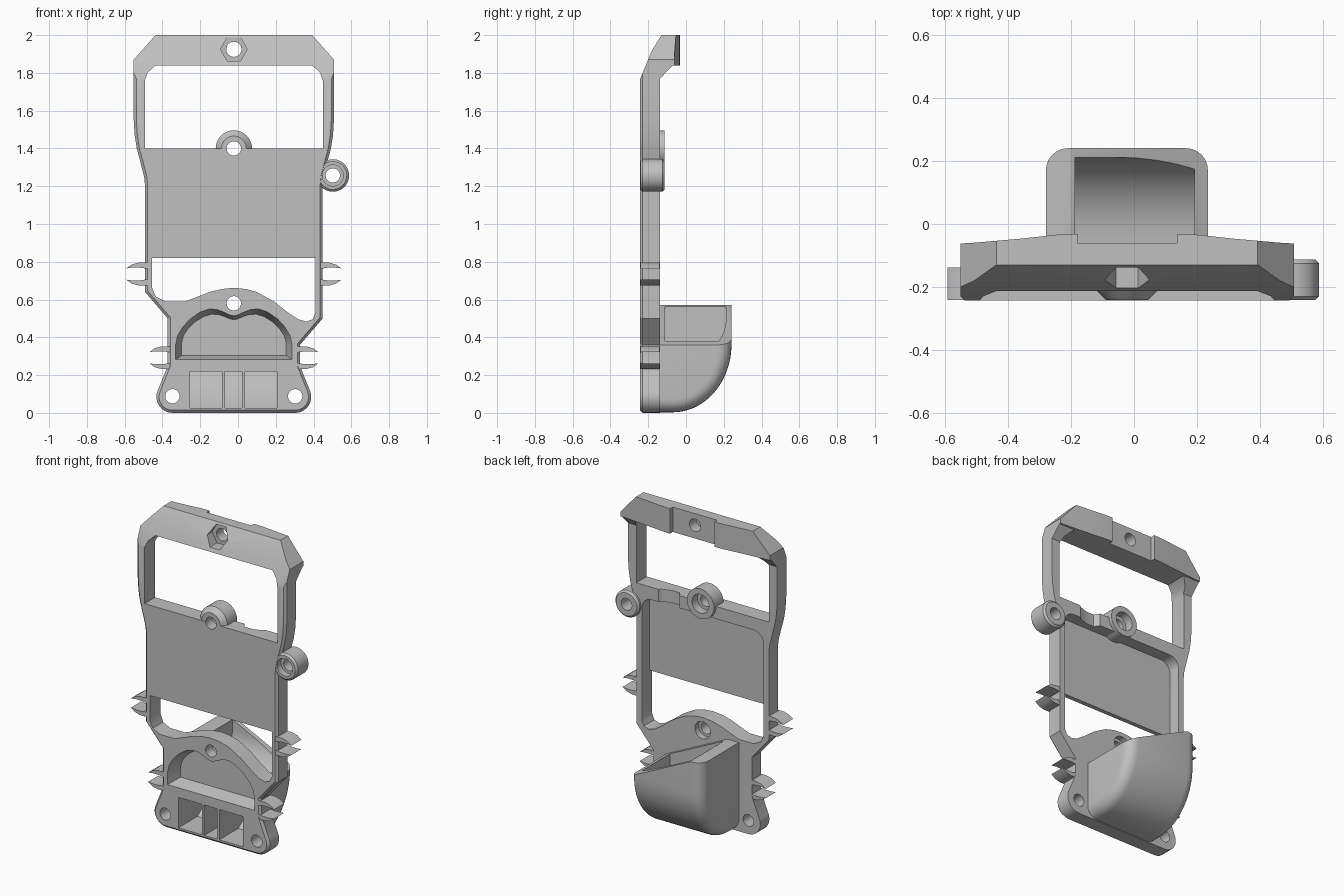
import bpy, bmesh, math

cube = bpy.data.objects.get("Cube")
if cube:
    bpy.data.objects.remove(cube)

CX = -0.022                     # symmetry line of the frame
FRONT, BACK = -0.243, -0.137    # frame thickness

grey = bpy.data.materials.new("light_grey_plastic")
grey.use_nodes = True
grey.diffuse_color = (0.53, 0.53, 0.53, 1)
grey.node_tree.nodes["Principled BSDF"].inputs["Base Color"].default_value = (0.53, 0.53, 0.53, 1)

PLACE = {"X": lambda u, v, w: (w, u, v),
         "Y": lambda u, v, w: (u, w, v),
         "Z": lambda u, v, w: (u, v, w)}


def prism(name, pts, a, b, axis="Y", bevel=0, segments=1, pick=None):
    """Extrude an outline from a to b along an axis, with optional bevelled edges."""
    bm = bmesh.new()
    lo = [bm.verts.new(PLACE[axis](u, v, a)) for u, v in pts]
    hi = [bm.verts.new(PLACE[axis](u, v, b)) for u, v in pts]
    bm.faces.new(lo)
    bm.faces.new(hi[::-1])
    n = len(pts)
    for i in range(n):
        j = (i + 1) % n
        bm.faces.new((lo[j], lo[i], hi[i], hi[j]))
    bmesh.ops.recalc_face_normals(bm, faces=bm.faces[:])
    if bevel:
        edges = [e for e in bm.edges if pick(e.verts[0].co, e.verts[1].co)]
        bmesh.ops.bevel(bm, geom=edges, offset=bevel, segments=segments,
                        profile=0.5, affect='EDGES', clamp_overlap=False)
    mesh = bpy.data.meshes.new(name)
    bm.to_mesh(mesh)
    bm.free()
    mesh.materials.append(grey)
    obj = bpy.data.objects.new(name, mesh)
    bpy.context.collection.objects.link(obj)
    return obj


def circle(x, z, r, n=32):
    return [(x + r * math.cos(2 * math.pi * i / n), z + r * math.sin(2 * math.pi * i / n))
            for i in range(n)]


def arc(x, z, rx, rz, a0, a1, n=8):
    angles = [math.radians(a0 + (a1 - a0) * i / n) for i in range(n + 1)]
    return [(x + rx * math.cos(t), z + rz * math.sin(t)) for t in angles]


def flip(pts):
    return [(2 * CX - x, z) for x, z in reversed(pts)]


def combine(target, tool, operation="DIFFERENCE"):
    """Apply a boolean and remove the helper."""
    mod = target.modifiers.new("boolean", 'BOOLEAN')
    mod.operation = operation
    mod.solver = 'EXACT'
    mod.object = tool
    bpy.context.view_layer.objects.active = target
    bpy.ops.object.modifier_apply(modifier=mod.name)
    bpy.data.objects.remove(tool)


def drill(target, x, z, r, y0=-0.4, y1=0.1, n=32):
    combine(target, prism("drill", circle(x, z, r, n), y0, y1))


# Frame outline, chamfered along the front
upper = [(0.393, 2.0), (0.508, 1.87), (0.508, 1.55), (0.503, 1.47), (0.492, 1.40),
         (0.468, 1.31), (0.453, 1.25), (0.448, 1.20)]
foot = [(0.328, 0.25)] + arc(0.303, 0.085, 0.085, 0.085, 25, -90)
right = upper + [(0.448, 0.50), (0.328, 0.36)] + foot
left = flip(upper + [(0.448, 0.64), (0.328, 0.50)] + foot)
frame = prism("bracket_frame", right + left, FRONT, -0.03, bevel=0.014,
              pick=lambda p, q: max(p.y, q.y) < FRONT + 0.001)

# Side profile with the top bar leaning backwards
side = [(-0.3, -0.1), (-0.3, 1.63), (-0.18, 1.92), (-0.117, 2.02), (0, 2.02),
        (0, 1.84), (-0.07, 1.84), (BACK, 1.77), (BACK, -0.1)]
combine(frame, prism("side_profile", side, -1, 1, "X"), "INTERSECT")

# Bowed back of the top bar with a central notch
bow = [(0.7, -0.072), (0.47, -0.06), (0.32, -0.047), (0.2, -0.034), (0.136, -0.031), (0.136, -0.06)]
combine(frame, prism("bar_back", bow + flip(bow) + [(-0.8, 0.2), (0.7, 0.2)], 1.7, 2.1, "Z"))

# Upper window
half = [(0.449, 1.40), (0.449, 1.76), (0.435, 1.80), (0.393, 1.84)]
combine(frame, prism("upper_window", half + flip(half), -0.4, 0.2))

# Lower window above the arch
window = [(-0.454, 0.82), (-0.454, 0.66), (-0.435, 0.615), (-0.385, 0.59), (-0.28, 0.59),
          (-0.24, 0.605), (-0.15, 0.64), (-0.085, 0.656), (CX, 0.662), (0.04, 0.656),
          (0.10, 0.64), (0.19, 0.59), (0.26, 0.535), (0.32, 0.495), (0.36, 0.484),
          (0.395, 0.495), (0.41, 0.53), (0.41, 0.82)]
combine(frame, prism("lower_window", window, -0.4, 0.2))

# Recess behind the thin panel, and the scoop in its top rail
corner = [(0.41, 0.75)] + arc(0.34, 1.25, 0.07, 0.07, 0, 90)
combine(frame, prism("panel_recess", corner + flip(corner), -0.215, 0.1))
scoop = [(0.13, -0.1), (0.145, -0.145), (0.165, -0.17), (0.22, -0.17), (0.28, -0.15), (0.32, -0.1)]
combine(frame, prism("rail_scoop", scoop, 1.26, 1.46, "Z"))

# Hopper on the back, rounded along its outer edges
shell = [(-0.15, 0.003)] + arc(-0.07, 0.363, 0.311, 0.36, -90, 0, 16) + [(0.241, 0.62), (-0.15, 0.62)]
hopper = prism("hopper", shell, -0.28, 0.235, "X", bevel=0.07, segments=6,
               pick=lambda p, q: abs(p.x - q.x) < 1e-4 and max(p.y, q.y) > -0.149
               and min(p.z, q.z) < 0.61)
slant = [(-0.4, 0.57), (-0.2, 0.57), (0.3, 0.329), (0.3, 0.8), (-0.4, 0.8)]
combine(hopper, prism("slanted_top", slant, -0.5, 0.5))
hollow = [(-0.11, 0.8), (-0.11, 0.26)] + arc(-0.07, 0.50, 0.282, 0.24, -90, 0, 12) + [(0.212, 0.8)]
combine(hopper, prism("hopper_hollow", hollow, -0.188, 0.192, "X"))
combine(frame, hopper, "UNION")

# Double-arched pocket in the front, tapering inwards
lobe = [(0.289, 0.28), (0.289, 0.36), (0.278, 0.41), (0.251, 0.455), (0.21, 0.50),
        (0.156, 0.537), (0.11, 0.552), (0.07, 0.55), (0.03, 0.535), (0.0, 0.52), (CX, 0.515)]
pocket = prism("arch_pocket", lobe + flip(lobe)[1:], -0.25, -0.156)
for v in pocket.data.vertices:
    if v.co.y > -0.2:
        v.co.x = CX + (v.co.x - CX) * 0.89
        v.co.z = 0.305 + (v.co.z - 0.28) * 0.8
combine(frame, pocket)

# Three cells under the pocket, divided by ribs
cell = [(-0.3, 0.025), (-0.05, 0.025), (0.0, 0.06), (0.06, 0.12), (0.09, 0.22), (-0.3, 0.22)]
for x0, x1 in ((-0.253, -0.085), (-0.07, 0.022), (0.037, 0.206)):
    combine(frame, prism("cell", cell, x0, x1, "X"))

# Side ear with stepped hole
EAR = (0.502, 1.257)
combine(frame, prism("ear", circle(*EAR, 0.086, 40), FRONT + 0.001, -0.113, bevel=0.012,
                     pick=lambda p, q: abs(p.y - q.y) < 1e-4), "UNION")
drill(frame, *EAR, 0.038)
drill(frame, *EAR, 0.056, y1=-0.2)

# Centre boss with coned front
boss = prism("boss", circle(CX, 1.40, 0.096, 40), FRONT + 0.001, -0.115, bevel=0.03,
             pick=lambda p, q: max(p.y, q.y) < -0.24)
combine(frame, boss, "UNION")
drill(frame, CX, 1.40, 0.038)
drill(frame, CX, 1.40, 0.06, y0=-0.17)

# Screw holes in arch, feet and top bar
drill(frame, CX, 0.58, 0.038)
drill(frame, CX, 0.58, 0.055, y0=-0.175)
for x in (0.303, 2 * CX - 0.303):
    drill(frame, x, 0.088, 0.038)
drill(frame, CX, 1.925, 0.04)
drill(frame, CX, 1.925, 0.071, y1=-0.13, n=6)

# Pairs of curved cable hooks on both sides
hook = [(-0.03, 0.06), (0.04, 0.06), (0.075, 0.051), (0.105, 0.03), (0.07, 0.034),
        (0.035, 0.034), (-0.03, 0.025)]
parts = [frame]
for level, z, reach in (("upper", 0.735, 0.465), ("lower", 0.292, 0.342)):
    for sx, word in ((1, "left"), (-1, "right")):
        for sz, spot in ((1, "top"), (-1, "bottom")):
            pts = [(CX + sx * (reach + u), z + sz * v) for u, v in hook]
            parts.append(prism(f"{level}_{word}_{spot}_hook", pts, FRONT + 0.002, BACK - 0.002))

# Smooth the curves, keep the edges sharp
bpy.ops.object.select_all(action='DESELECT')
for obj in parts:
    obj.select_set(True)
bpy.context.view_layer.objects.active = frame
bpy.ops.object.shade_smooth_by_angle(angle=math.radians(28))
